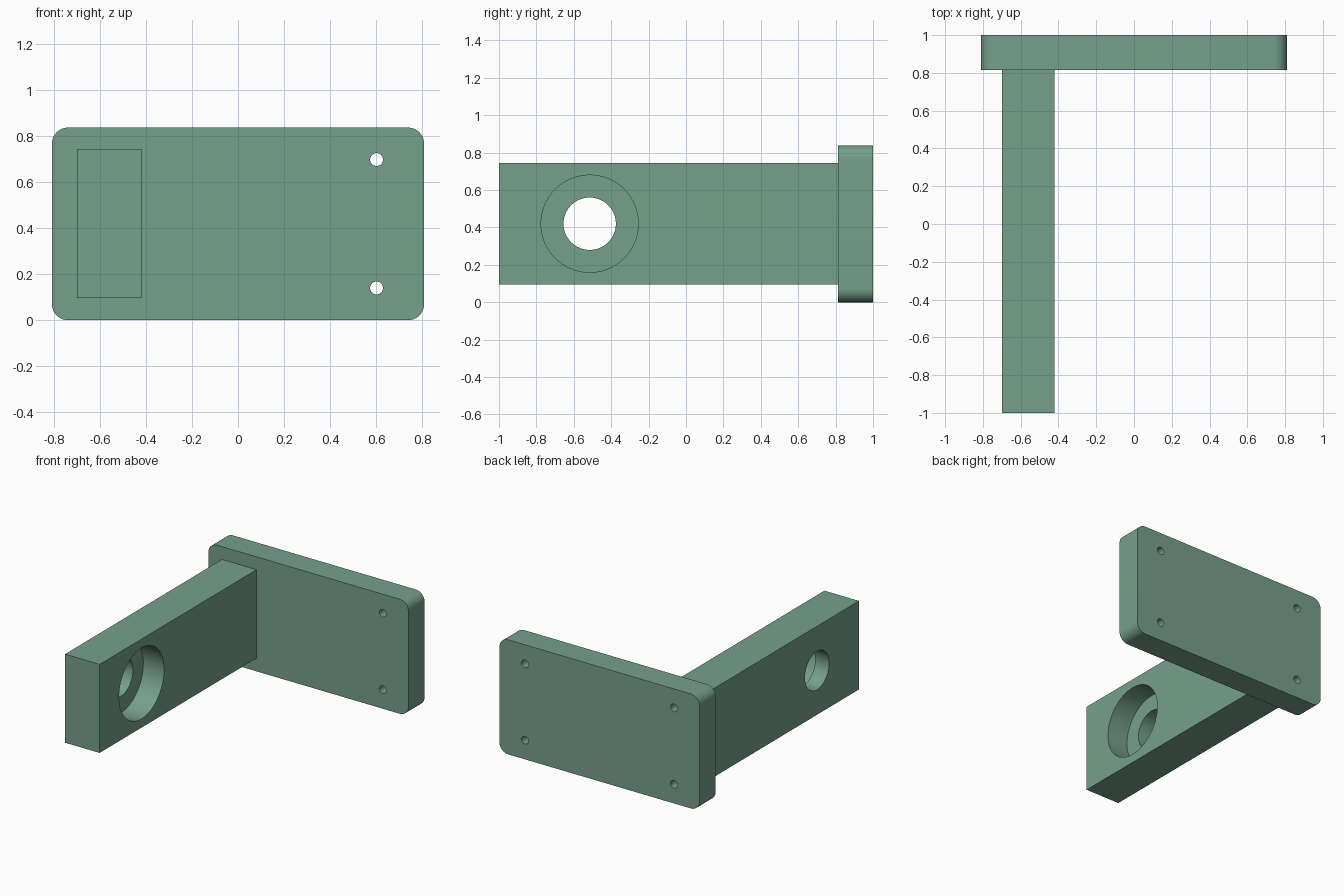
import bpy
from math import radians

if "Cube" in bpy.data.objects:
    bpy.data.objects.remove(bpy.data.objects["Cube"])

green = bpy.data.materials.new("green")
green.diffuse_color = (0.18, 0.35, 0.26, 1)
green.use_nodes = True
green.node_tree.nodes["Principled BSDF"].inputs["Base Color"].default_value = green.diffuse_color


def block(name, lo, hi):
    bpy.ops.mesh.primitive_cube_add(size=1, location=[(a + b) / 2 for a, b in zip(lo, hi)])
    ob = bpy.context.object
    ob.name = name
    ob.scale = [b - a for a, b in zip(lo, hi)]
    bpy.ops.object.transform_apply(location=True, rotation=True, scale=True)
    ob.data.materials.append(green)
    return ob


def apply_modifier(ob, mod):
    bpy.context.view_layer.objects.active = ob
    bpy.ops.object.modifier_apply(modifier=mod.name)


def drill(ob, centre, radius, depth, axis, sides=64):
    rot = (0, radians(90), 0) if axis == "x" else (radians(90), 0, 0)
    bpy.ops.mesh.primitive_cylinder_add(vertices=sides, radius=radius, depth=depth,
                                        location=centre, rotation=rot)
    cutter = bpy.context.object
    cutter.hide_render = True
    mod = ob.modifiers.new("hole", "BOOLEAN")
    mod.operation = "DIFFERENCE"
    mod.solver = "EXACT"
    mod.object = cutter
    apply_modifier(ob, mod)
    bpy.data.objects.remove(cutter, do_unlink=True)


def smooth(ob):
    bpy.ops.object.select_all(action="DESELECT")
    ob.select_set(True)
    bpy.context.view_layer.objects.active = ob
    bpy.ops.object.shade_smooth_by_angle(angle=radians(30))


# Mounting plate with four rounded corners
plate = block("mounting_plate", (-0.81, 0.814, 0), (0.81, 1, 0.838))
weights = plate.data.attributes.new("bevel_weight_edge", "FLOAT", "EDGE")
for e in plate.data.edges:
    a, b = (plate.data.vertices[i].co for i in e.vertices)
    weights.data[e.index].value = 1.0 if abs(a.y - b.y) > 0.1 else 0.0
bevel = plate.modifiers.new("corners", "BEVEL")
bevel.limit_method = "WEIGHT"
bevel.width = 0.07
bevel.segments = 12
apply_modifier(plate, bevel)

# Four screw holes through the plate
for x in (-0.603, 0.603):
    for z in (0.14, 0.699):
        drill(plate, (x, 0.9, z), 0.028, 0.5, "y", 32)
smooth(plate)

# Arm with a through bore and a wider counterbore on the right side
arm = block("arm", (-0.70, -1, 0.096), (-0.42, 0.814, 0.744))
drill(arm, (-0.56, -0.515, 0.42), 0.14, 0.6, "x")
drill(arm, (-0.588 + 0.15, -0.515, 0.42), 0.26, 0.3, "x")
smooth(arm)
